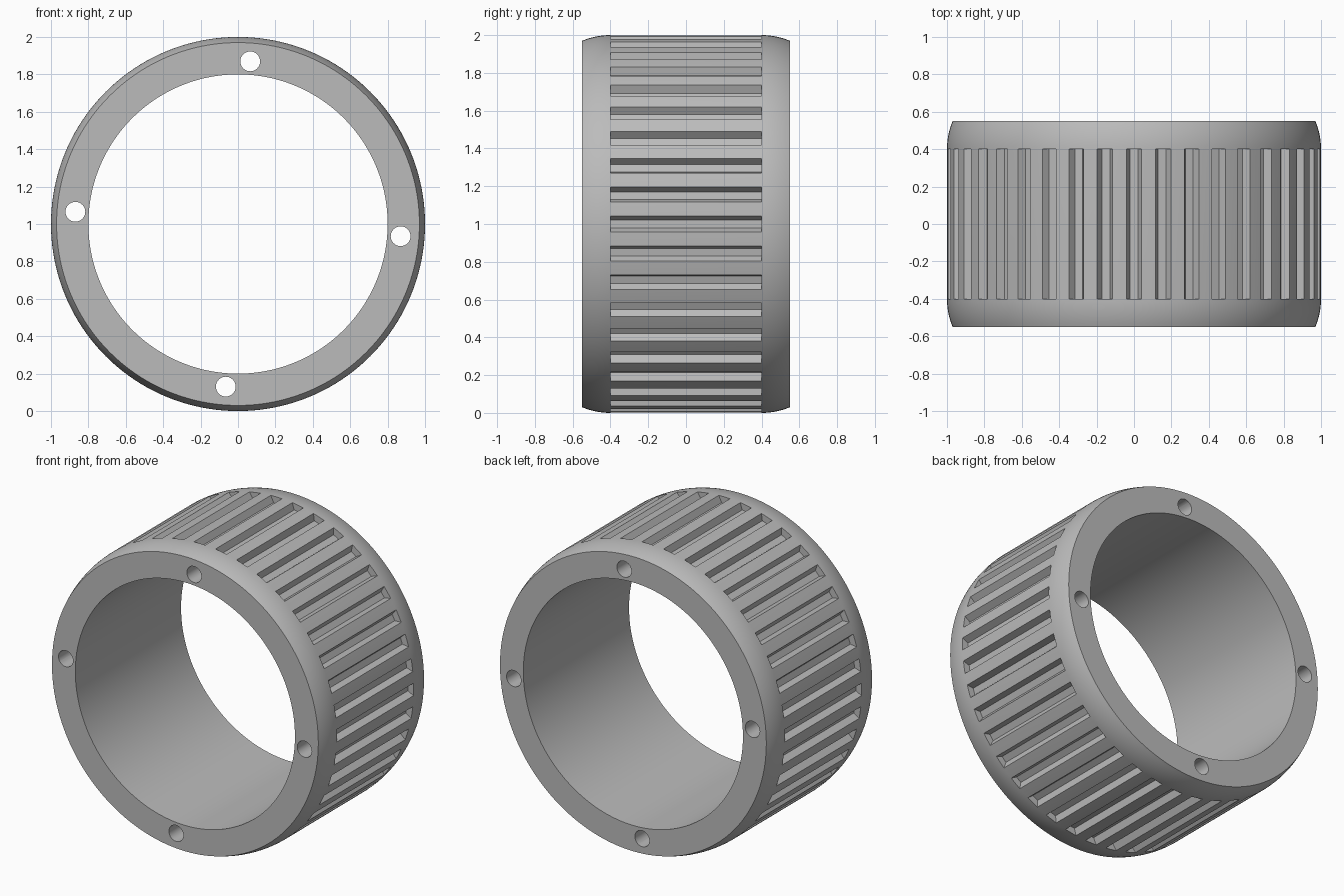
import bpy, bmesh
from math import sin, cos, pi, radians, sqrt

cube = bpy.data.objects.get("Cube")
if cube:
    bpy.data.objects.remove(cube, do_unlink=True)

SEGMENTS = 160
GROOVES = 40
HOLES = 4
HALF_WIDTH = 0.55      # half the ring's length along y
GROOVE_END = 0.4       # grooves stop here, the rims round off beyond
RIM_ARC = 0.39         # radius of the rim rounding

gray = bpy.data.materials.new("plain_gray")
gray.use_nodes = True
colour = (0.5, 0.5, 0.5, 1)
gray.diffuse_color = colour
gray.node_tree.nodes["Principled BSDF"].inputs["Base Color"].default_value = colour


def add_object(name, bm):
    bmesh.ops.recalc_face_normals(bm, faces=bm.faces)
    mesh = bpy.data.meshes.new(name)
    bm.to_mesh(mesh)
    bm.free()
    mesh.materials.append(gray)
    obj = bpy.data.objects.new(name, mesh)
    bpy.context.collection.objects.link(obj)
    return obj


def point(radius, angle, y, side=0.0):
    """Position on the ring, shifted sideways along the tangent; axis at z = 1."""
    return (radius * cos(angle) - side * sin(angle), y,
            1 + radius * sin(angle) + side * cos(angle))


def add_prism(bm, section, y):
    """Closed prism from an x-z section, running from -y to y."""
    front = [bm.verts.new((x, -y, z)) for x, z in section]
    back = [bm.verts.new((x, y, z)) for x, z in section]
    bm.faces.new(front)
    bm.faces.new(back[::-1])
    for i in range(len(section)):
        j = (i + 1) % len(section)
        bm.faces.new((front[i], front[j], back[j], back[i]))


def cut(obj, cutter):
    cutter.hide_render = True
    mod = obj.modifiers.new("cut", 'BOOLEAN')
    mod.operation = 'DIFFERENCE'
    mod.solver = 'EXACT'
    mod.object = cutter
    bpy.context.view_layer.objects.active = obj
    bpy.ops.object.modifier_apply(modifier=mod.name)
    bpy.data.objects.remove(cutter, do_unlink=True)


# Ring: (radius, y) profile with arched rims, turned about the y axis
rim = []
for i in range(9):
    t = (HALF_WIDTH - GROOVE_END) * i / 8
    rim.append((1 - RIM_ARC + sqrt(RIM_ARC ** 2 - t ** 2), GROOVE_END + t))
profile = [(r, -y) for r, y in reversed(rim)] + rim
profile += [(0.8, HALF_WIDTH), (0.8, -HALF_WIDTH)]

bm = bmesh.new()
loops = [[bm.verts.new(point(r, 2 * pi * s / SEGMENTS, y)) for r, y in profile]
         for s in range(SEGMENTS)]
for s, a in enumerate(loops):
    b = loops[(s + 1) % SEGMENTS]
    for i in range(len(profile)):
        j = (i + 1) % len(profile)
        bm.faces.new((a[i], a[j], b[j], b[i]))
ring = add_object("grooved_ring", bm)

# Tapered grooves around the outside
bm = bmesh.new()
for n in range(GROOVES):
    angle = 2 * pi * n / GROOVES
    corners = [(0.957, -0.021), (1.02, -0.051), (1.02, 0.051), (0.957, 0.021)]
    points = [point(r, angle, 0, side) for r, side in corners]
    add_prism(bm, [(p[0], p[2]) for p in points], GROOVE_END)
cut(ring, add_object("groove_cutter", bm))

# Four small through holes
bm = bmesh.new()
for n in range(HOLES):
    cx, _, cz = point(0.872, radians(-4.3) + 2 * pi * n / HOLES, 0)
    circle = [(cx + 0.053 * cos(2 * pi * i / 32), cz + 0.053 * sin(2 * pi * i / 32))
              for i in range(32)]
    add_prism(bm, circle, HALF_WIDTH + 0.1)
cut(ring, add_object("hole_cutter", bm))

# Smooth shading with crisp edges
bpy.ops.object.select_all(action='DESELECT')
ring.select_set(True)
bpy.context.view_layer.objects.active = ring
bpy.ops.object.shade_smooth_by_angle(angle=radians(20))
